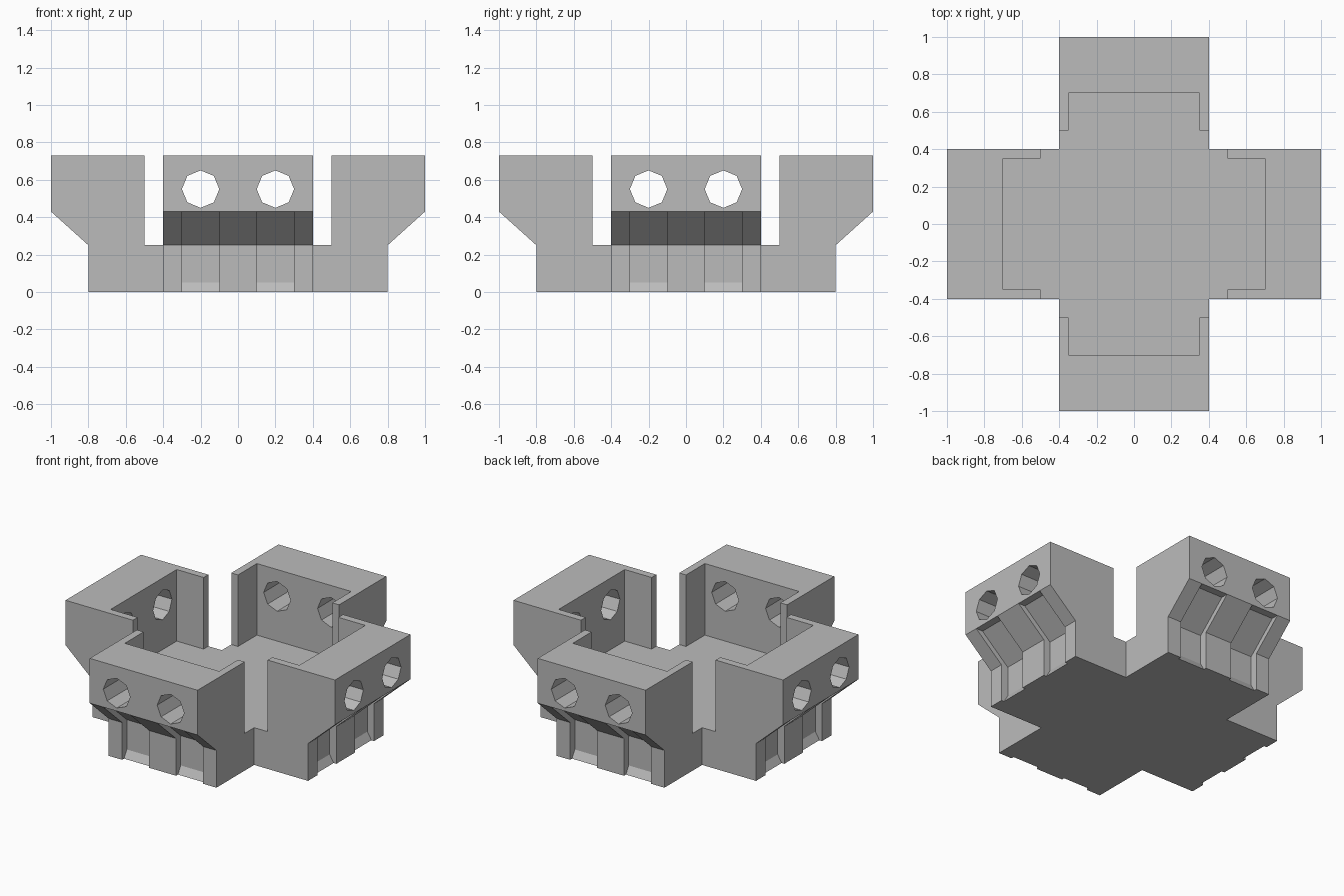
import bpy, bmesh, math
from mathutils import Matrix

cube = bpy.data.objects.get("Cube")
if cube:
    bpy.data.objects.remove(cube, do_unlink=True)

grey = bpy.data.materials.new("plain grey")
grey.use_nodes = True
colour = (0.5, 0.5, 0.5, 1)
grey.diffuse_color = colour
grey.node_tree.nodes["Principled BSDF"].inputs["Base Color"].default_value = colour


def prism(name, profile, x0, x1):
    """Extrude a (y, z) profile along x."""
    bm = bmesh.new()
    face = bm.faces.new([bm.verts.new((x0, y, z)) for y, z in profile])
    ext = bmesh.ops.extrude_face_region(bm, geom=[face])
    verts = [v for v in ext["geom"] if isinstance(v, bmesh.types.BMVert)]
    bmesh.ops.translate(bm, verts=verts, vec=(x1 - x0, 0, 0))
    bmesh.ops.recalc_face_normals(bm, faces=bm.faces)
    return finish(name, bm)


def octagon_hole(name, x, z, radius):
    """Eight-sided cutter running along y with a corner at the top."""
    bm = bmesh.new()
    bmesh.ops.create_cone(bm, cap_ends=True, segments=8, radius1=radius,
                          radius2=radius, depth=3)
    place = Matrix.Translation((x, 0, z)) @ Matrix.Rotation(math.pi / 2, 4, "X")
    bmesh.ops.transform(bm, matrix=place, verts=bm.verts)
    return finish(name, bm)


def finish(name, bm):
    mesh = bpy.data.meshes.new(name)
    bm.to_mesh(mesh)
    bm.free()
    mesh.materials.append(grey)
    obj = bpy.data.objects.new(name, mesh)
    bpy.context.collection.objects.link(obj)
    return obj


def combine(target, other, operation):
    """Apply an exact boolean and remove the second object."""
    mod = target.modifiers.new(operation, "BOOLEAN")
    mod.operation, mod.solver, mod.object = operation, "EXACT", other
    bpy.context.view_layer.objects.active = target
    bpy.ops.object.modifier_apply(modifier=mod.name)
    bpy.data.objects.remove(other, do_unlink=True)


def mirrored(half):
    return half + [(-y, z) for y, z in reversed(half)]


TOP, FLOOR, LEDGE = 0.73, 0.25, 0.43

# Bar with a floor and two raised, overhanging end blocks
half = [(0.8, 0), (0.8, FLOOR), (1, LEDGE), (1, TOP), (0.5, TOP), (0.5, FLOOR)]
body = prism("cross_body", mirrored(half), -0.4, 0.4)

# Pocket inside both end blocks, leaving thin side walls
pocket = [(-0.7, FLOOR), (0.7, FLOOR), (0.7, 1), (-0.7, 1)]
combine(body, prism("pocket_cutter", pocket, -0.35, 0.35), "DIFFERENCE")

# Holes and shallow outer grooves, in pairs
groove = [(0.78, -0.01), (0.78, 0), (0.75, 0.05), (0.75, FLOOR),
          (0.95, LEDGE), (1.1, LEDGE), (1.1, -0.01)]
for x in (-0.2, 0.2):
    combine(body, octagon_hole("hole_cutter", x, 0.55, 0.1), "DIFFERENCE")
    for side in (-1, 1):
        cut = prism("groove_cutter", [(side * y, z) for y, z in groove],
                    x - 0.1, x + 0.1)
        combine(body, cut, "DIFFERENCE")

# Second bar, turned a quarter, merged into the cross
turned = body.copy()
turned.data = body.data.copy()
bpy.context.collection.objects.link(turned)
turned.data.transform(Matrix.Rotation(math.pi / 2, 4, "Z"))
combine(body, turned, "UNION")
body.data.shade_flat()
